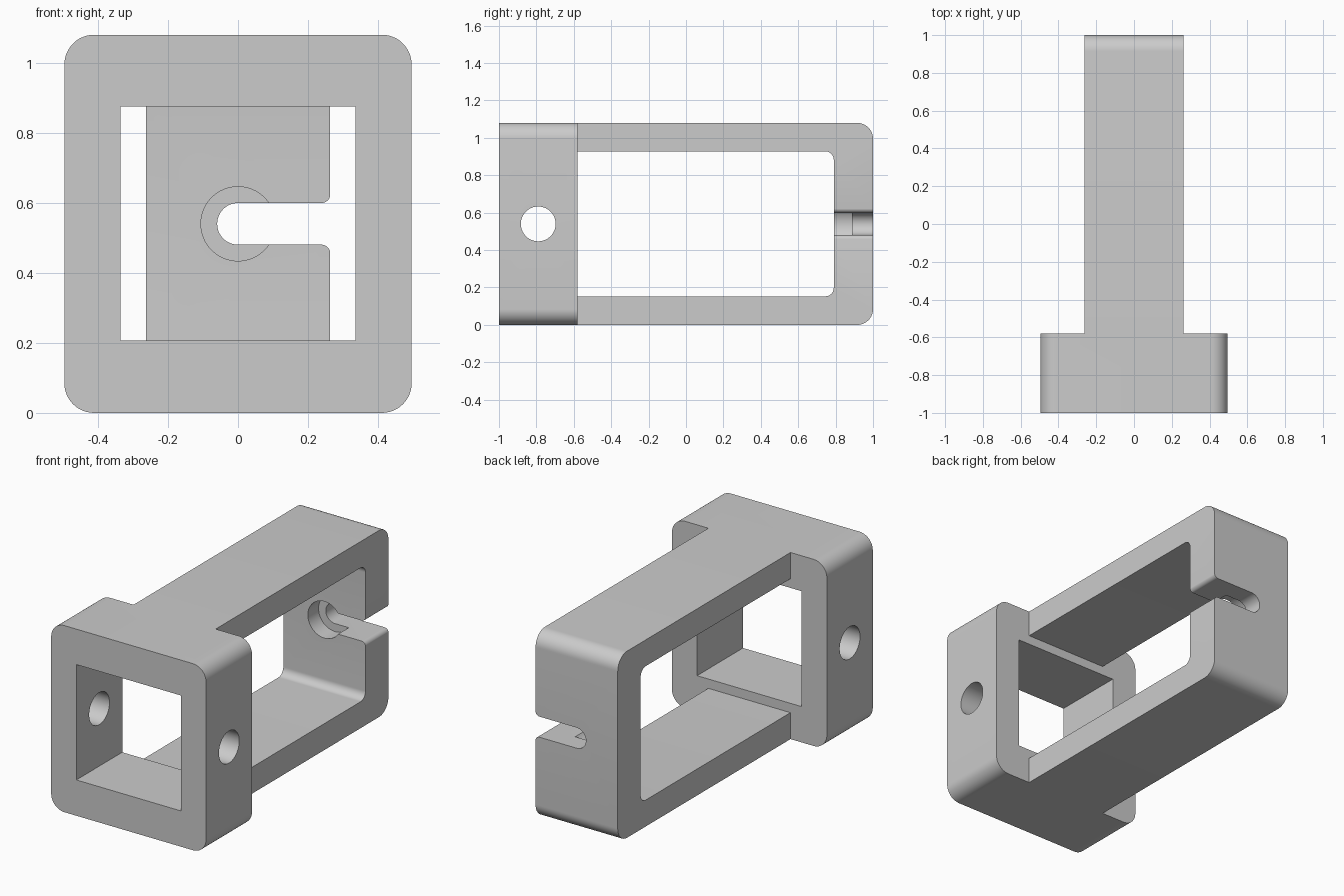
import bpy, math
from mathutils import Vector

cube = bpy.data.objects.get("Cube")
if cube:
    bpy.data.objects.remove(cube, do_unlink=True)

grey = bpy.data.materials.new("plain grey")
grey.use_nodes = True
colour = (0.6, 0.6, 0.6, 1)
grey.diffuse_color = colour
grey.node_tree.nodes["Principled BSDF"].inputs["Base Color"].default_value = colour

HEIGHT = 1.08
MID = HEIGHT / 2


def rounded(corners, steps=12):
    """Turn (u, v, radius) corners into an outline with true arcs."""
    out = []
    for i, (u, v, r) in enumerate(corners):
        p = Vector((u, v))
        if r == 0:
            out.append(p)
            continue
        a = (Vector(corners[i - 1][:2]) - p).normalized()
        b = (Vector(corners[(i + 1) % len(corners)][:2]) - p).normalized()
        centre = p + (a + b) * r          # all corners are right angles
        for k in range(steps + 1):
            t = k / steps * math.pi / 2
            out.append(centre - b * r * math.cos(t) - a * r * math.sin(t))
    # drop repeated points where two arcs meet
    return [p for i, p in enumerate(out) if (p - out[i - 1]).length > 1e-5]


def rect(u0, u1, v0, v1, r=0):
    return rounded([(u0, v0, r), (u1, v0, r), (u1, v1, r), (u0, v1, r)])


def circle(u, v, r, n=64):
    return [Vector((u + r * math.cos(2 * math.pi * k / n),
                    v + r * math.sin(2 * math.pi * k / n))) for k in range(n)]


def prism(name, outline, axis, lo, hi):
    """Extrude an outline along x (outline is y, z) or y (outline is x, z)."""
    n = len(outline)
    place = (lambda p, d: (d, p.x, p.y)) if axis == "x" else (lambda p, d: (p.x, d, p.y))
    verts = [place(p, d) for d in (lo, hi) for p in outline]
    faces = [list(range(n))[::-1], list(range(n, 2 * n))]
    faces += [[i, (i + 1) % n, n + (i + 1) % n, n + i] for i in range(n)]
    if axis == "y":
        faces = [f[::-1] for f in faces]
    mesh = bpy.data.meshes.new(name)
    mesh.from_pydata(verts, [], faces)
    mesh.materials.append(grey)
    obj = bpy.data.objects.new(name, mesh)
    bpy.context.collection.objects.link(obj)
    return obj


def combine(target, tool, operation):
    mod = target.modifiers.new(tool.name, "BOOLEAN")
    mod.operation, mod.solver, mod.object = operation, "EXACT", tool
    bpy.context.view_layer.objects.active = target
    bpy.ops.object.modifier_apply(modifier=mod.name)
    bpy.data.objects.remove(tool, do_unlink=True)


# Rounded front block with its square window
frame = prism("bracket_frame", rect(-0.496, 0.496, 0, HEIGHT, 0.085), "y", -1, -0.58)
combine(frame, prism("window_cutter", rect(-0.335, 0.335, 0.207, 0.875), "y", -1.1, -0.5),
        "DIFFERENCE")

# U-shaped arm reaching to the back
arm = prism("arm", rounded([
    (-0.65, 0, 0), (1, 0, 0.085), (1, HEIGHT, 0.085), (-0.65, HEIGHT, 0),
    (-0.65, 0.928, 0), (0.79, 0.928, 0.045), (0.79, 0.153, 0.045), (-0.65, 0.153, 0),
]), "x", -0.263, 0.263)
combine(frame, arm, "UNION")

# Cross hole through both side walls
combine(frame, prism("pin_hole_cutter", circle(-0.79, MID, 0.093), "x", -0.7, 0.7),
        "DIFFERENCE")

# Side-opening slot with rounded lips, and a counterbore on the inner face
mouth, half = 0.2635, 0.0595
slot = rounded([
    (-half, MID - half, half), (mouth, MID - half, 0.025), (mouth, MID - 0.12, 0),
    (0.4, MID - 0.12, 0), (0.4, MID + 0.12, 0), (mouth, MID + 0.12, 0),
    (mouth, MID + half, 0.025), (-half, MID + half, half),
])
combine(frame, prism("slot_cutter", slot, "y", 0.6, 1.1), "DIFFERENCE")
combine(frame, prism("counterbore_cutter", circle(0, MID, 0.106), "y", 0.6, 0.888),
        "DIFFERENCE")

# Smooth the rounded corners and holes, keep the edges sharp
bpy.ops.object.select_all(action="DESELECT")
frame.select_set(True)
bpy.context.view_layer.objects.active = frame
bpy.ops.object.shade_smooth_by_angle(angle=math.radians(25))
